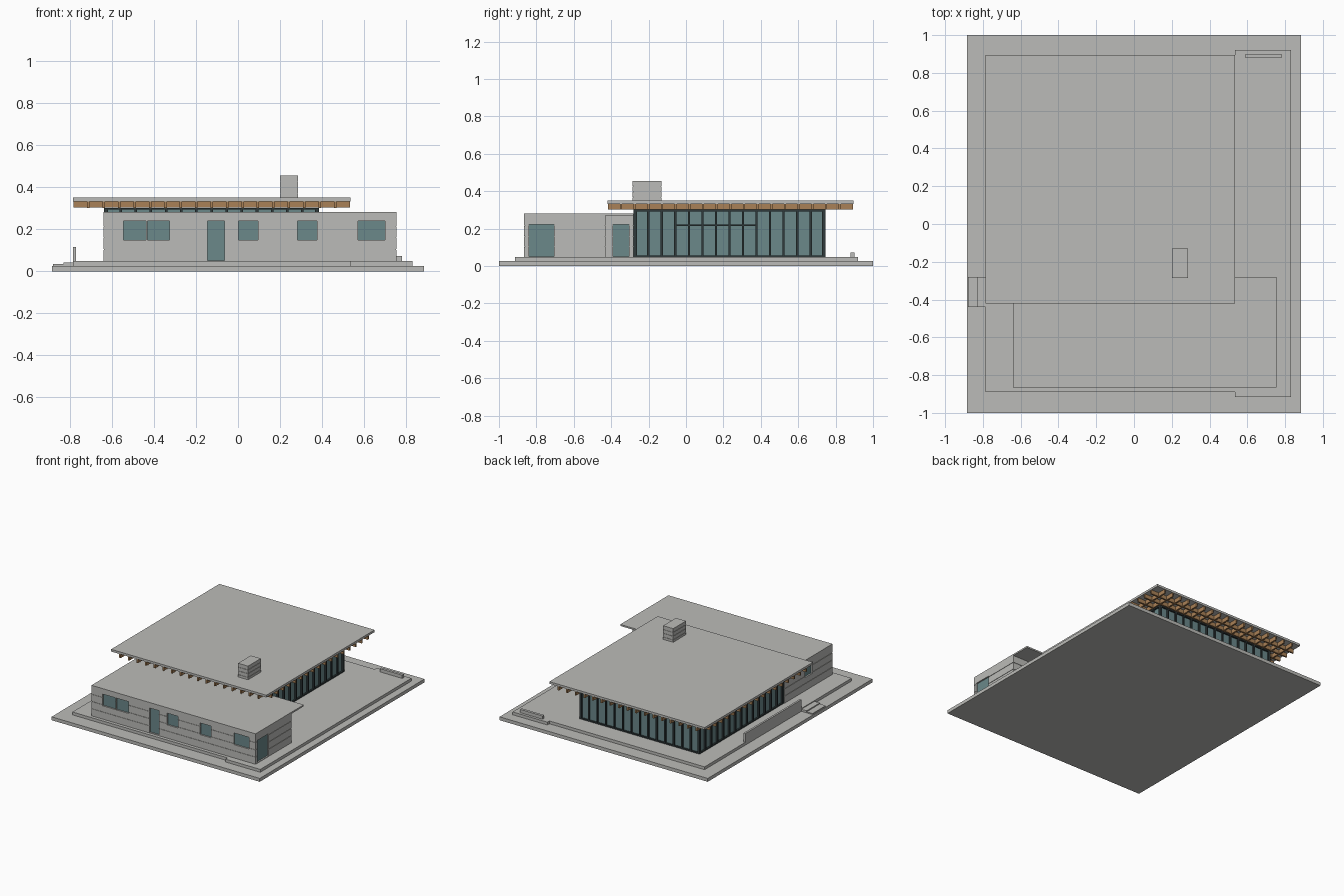
import bpy, bmesh

if "Cube" in bpy.data.objects:
    bpy.data.objects.remove(bpy.data.objects["Cube"])

def material(name, rgb):
    m = bpy.data.materials.new(name)
    m.diffuse_color = (*rgb, 1)
    m.use_nodes = True
    m.node_tree.nodes["Principled BSDF"].inputs["Base Color"].default_value = m.diffuse_color
    return m

CONCRETE = material("concrete_grey", (0.50, 0.50, 0.48))
GLASS = material("teal_glass", (0.145, 0.246, 0.254))
WOOD = material("timber_brown", (0.40, 0.22, 0.095))
FRAME = material("dark_frame", (0.03, 0.042, 0.044))

def finish(name, bm, mat):
    bmesh.ops.recalc_face_normals(bm, faces=bm.faces)
    me = bpy.data.meshes.new(name)
    bm.to_mesh(me)
    bm.free()
    me.materials.append(mat)
    ob = bpy.data.objects.new(name, me)
    bpy.context.collection.objects.link(ob)
    return ob

def boxes(name, mat, ranges):
    """One object from boxes given as (x0, x1, y0, y1, z0, z1)."""
    bm = bmesh.new()
    for x0, x1, y0, y1, z0, z1 in ranges:
        vs = bmesh.ops.create_cube(bm, size=1)["verts"]
        for v in vs:
            v.co = ((x0 + x1) / 2 + v.co.x * (x1 - x0),
                    (y0 + y1) / 2 + v.co.y * (y1 - y0),
                    (z0 + z1) / 2 + v.co.z * (z1 - z0))
    return finish(name, bm, mat)

def coursed_block(name, footprint, z0, z1, courses, groove=0.003):
    """Extruded footprint with thin reveals between courses; points are (x, y, inset_x, inset_y)."""
    levels = [(z0, 0)]
    for i in range(1, courses):
        z = z0 + (z1 - z0) * i / courses
        levels += [(z - 0.0015, 0), (z - 0.0015, groove), (z + 0.0015, groove), (z + 0.0015, 0)]
    levels.append((z1, 0))
    bm = bmesh.new()
    rings = [[bm.verts.new((x + sx * d, y + sy * d, z)) for x, y, sx, sy in footprint]
             for z, d in levels]
    n = len(footprint)
    for a, b in zip(rings, rings[1:]):
        for i in range(n):
            j = (i + 1) % n
            bm.faces.new((a[i], a[j], b[j], b[i]))
    bm.faces.new(rings[0][::-1])
    bm.faces.new(rings[-1])
    return finish(name, bm, CONCRETE)

# Ground slab, terraces, entry steps, low walls
FLOOR = 0.048
boxes("base_slab", CONCRETE, [(-0.885, 0.885, -1, 1, 0, 0.026)])
boxes("main_terrace", CONCRETE, [(-0.785, 0.535, -0.89, 0.895, 0.026, FLOOR)])
boxes("side_terrace", CONCRETE, [(0.535, 0.83, -0.915, 0.92, 0.026, FLOOR)])
boxes("entry_steps", CONCRETE, [(-0.88, -0.83, -0.44, -0.28, 0.026, 0.034),
                                (-0.83, -0.785, -0.44, -0.28, 0.026, 0.042)])
boxes("garden_wall", CONCRETE, [(-0.785, -0.77, -0.28, 0.40, FLOOR, 0.115)])
boxes("bench", CONCRETE, [(0.59, 0.78, 0.88, 0.90, FLOOR, 0.073)])

# Low front wing with a recessed rear corner under its flat roof
wing = coursed_block("wing_walls", [
    (-0.64, -0.865, 1, 1), (0.755, -0.865, -1, 1), (0.755, -0.43, -1, -1),
    (0.60, -0.43, -1, -1), (0.60, -0.28, -1, -1), (-0.64, -0.28, 1, -1)], FLOOR, 0.27, 4)
boxes("wing_roof", CONCRETE, [(-0.64, 0.755, -0.865, -0.28, 0.27, 0.282)])

# Wing openings, cut into the walls with glass set back inside
R = 0.014
cuts, panes = [], []
front = [(-0.546, -0.437, 0.15), (-0.43, -0.325, 0.15), (-0.145, -0.065, FLOOR + 0.004),
         (0.003, 0.095, 0.15), (0.283, 0.375, 0.15), (0.57, 0.70, 0.15)]
for x0, x1, z0 in front:
    cuts.append((x0, x1, -0.90, -0.865 + R, z0, 0.24))
    panes.append((x0, x1, -0.865 + R - 0.003, -0.865 + R + 0.003, z0, 0.24))
for face, side, y0, y1, z0, z1 in [(0.755, 1, -0.84, -0.705, 0.052, 0.223),
                                   (0.60, 1, -0.39, -0.305, 0.052, 0.223),
                                   (-0.64, -1, -0.62, -0.53, 0.15, 0.24)]:
    back = face - side * R
    cuts.append((min(back, face + side * 0.04), max(back, face + side * 0.04), y0, y1, z0, z1))
    panes.append((back - 0.003, back + 0.003, y0, y1, z0, z1))
cutter = boxes("opening_cutter", CONCRETE, cuts)
cutter.hide_render = True
cutter.hide_viewport = True
mod = wing.modifiers.new("openings", "BOOLEAN")
mod.object = cutter
mod.solver = "EXACT"
boxes("wing_windows", GLASS, panes)

# Glazed hall
X0, X1, Y0, Y1, TOP = -0.637, 0.385, -0.28, 0.745, 0.302
boxes("hall_glass", GLASS, [(X0 + 0.012, X1 - 0.012, Y0 + 0.012, Y1 - 0.012, FLOOR, TOP - 0.002)])
bars, W, D, PANELS = [], 0.006, 0.018, 14
for i in range(PANELS + 1):
    x = X0 + W + (X1 - X0 - 2 * W) * i / PANELS
    y = Y0 + W + (Y1 - Y0 - 2 * W) * i / PANELS
    bars += [(x - W, x + W, Y0, Y0 + D, FLOOR, TOP), (x - W, x + W, Y1 - D, Y1, FLOOR, TOP),
             (X0, X0 + D, y - W, y + W, FLOOR, TOP), (X1 - D, X1, y - W, y + W, FLOOR, TOP)]
boxes("hall_mullions", FRAME, bars)
rails = []
for z0, z1 in [(FLOOR, 0.057), (0.293, TOP)]:
    rails += [(X0, X1, Y0, Y0 + D, z0, z1), (X0, X1, Y1 - D, Y1, z0, z1),
              (X0, X0 + D, Y0, Y1, z0, z1), (X1 - D, X1, Y0, Y1, z0, z1)]
rails.append((X1 - D, X1, -0.055, 0.38, 0.213, 0.223))
boxes("hall_rails", FRAME, rails)

# Main roof on a two-way lattice of timber beams
RX0, RX1, RY0, RY1 = -0.785, 0.535, -0.42, 0.895
boxes("main_roof", CONCRETE, [(RX0, RX1, RY0, RY1, 0.333, 0.35)])
CELLS, B = 18, 0.006
along_y, along_x = [], []
for i in range(1, CELLS):
    x = RX0 + (RX1 - RX0) * i / CELLS
    y = RY0 + (RY1 - RY0) * i / CELLS
    along_y.append((x - B, x + B, RY0 + 0.003, RY1 - 0.003, 0.302, 0.333))
    along_x.append((RX0 + 0.003, RX1 - 0.003, y - B, y + B, 0.303, 0.333))
boxes("roof_beams_lengthwise", WOOD, along_y)
boxes("roof_beams_crosswise", WOOD, along_x)

# Chimney
coursed_block("chimney", [(0.20, -0.285, 1, 1), (0.285, -0.285, -1, 1),
                          (0.285, -0.13, -1, -1), (0.20, -0.13, 1, -1)], 0.34, 0.455, 4)
